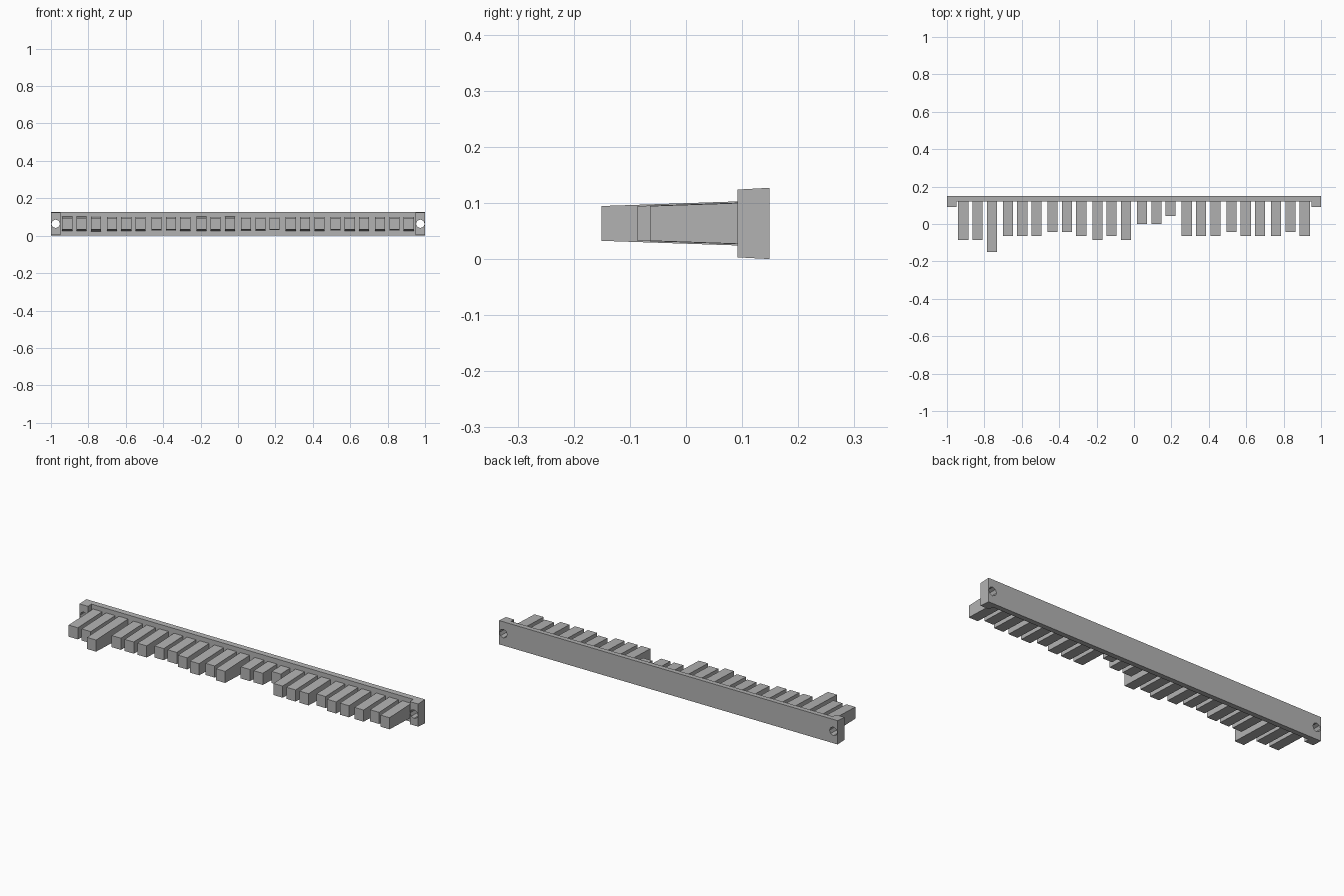
import bpy
import bmesh
from mathutils import Matrix

cube = bpy.data.objects.get("Cube")
if cube:
    bpy.data.objects.remove(cube)

BACK, FACE, LUG = 0.149, 0.12, 0.092   # depth of plate back, plate front, end lugs
MID = 0.0635                           # height of the centre line

grey = bpy.data.materials.new("plain grey")
grey.use_nodes = True
grey.diffuse_color = (0.45, 0.45, 0.45, 1)
grey.node_tree.nodes["Principled BSDF"].inputs["Base Color"].default_value = grey.diffuse_color


def add_object(name, bm):
    bmesh.ops.recalc_face_normals(bm, faces=bm.faces)
    mesh = bpy.data.meshes.new(name)
    bm.to_mesh(mesh)
    bm.free()
    mesh.materials.append(grey)
    obj = bpy.data.objects.new(name, mesh)
    bpy.context.collection.objects.link(obj)
    return obj


def drafted_prism(name, outline, half_height):
    """Plan outline given thickness by half_height(y), so it can taper in depth."""
    bm = bmesh.new()
    low = [bm.verts.new((x, y, MID - half_height(y))) for x, y in outline]
    high = [bm.verts.new((x, y, MID + half_height(y))) for x, y in outline]
    bm.faces.new(low)
    bm.faces.new(high)
    for i in range(len(outline)):
        j = (i + 1) % len(outline)
        bm.faces.new((low[i], low[j], high[j], high[i]))
    return add_object(name, bm)


# Back plate with a forward lug at each end
half_plan = [(1, BACK), (1, LUG), (0.95, LUG), (0.95, FACE)]
plan = half_plan + [(-x, y) for x, y in reversed(half_plan)]
plate = drafted_prism("back_plate", plan, lambda y: MID - 0.055 * (BACK - y))

# Screw holes through the lugs
bm = bmesh.new()
for x in (-0.975, 0.975):
    place = Matrix.Translation((x, FACE, MID)) @ Matrix.Rotation(1.5707963, 4, "X")
    bmesh.ops.create_cone(bm, cap_ends=True, segments=8, radius1=0.023,
                          radius2=0.023, depth=0.2, matrix=place)
cutter = add_object("hole_cutter", bm)
cutter.hide_render = True
cut = plate.modifiers.new("screw holes", "BOOLEAN")
cut.operation = "DIFFERENCE"
cut.solver = "EXACT"
cut.object = cutter
bpy.context.view_layer.objects.active = plate
bpy.ops.object.modifier_apply(modifier=cut.name)
bpy.data.objects.remove(cutter)

# Pegs in groups of three, tip depth in equal steps from the centre line
STEP = 0.0215
tips = [-4, -4, -7, -3, -3, -3, -2, -2, -3, -4, -3, -4,
        0, 0, 2, -3, -3, -3, -2, -3, -3, -3, -2, -3]
for i, level in enumerate(tips):
    group, member = divmod(i, 3)
    x = -0.913 + 0.239 * group + 0.0765 * member
    tip = level * STEP
    w = 0.027
    drafted_prism(f"peg_{i + 1}",
                  [(x - w, tip), (x + w, tip), (x + w, FACE + 0.004), (x - w, FACE + 0.004)],
                  lambda y: 0.031 + 0.034 * (y - tip))
